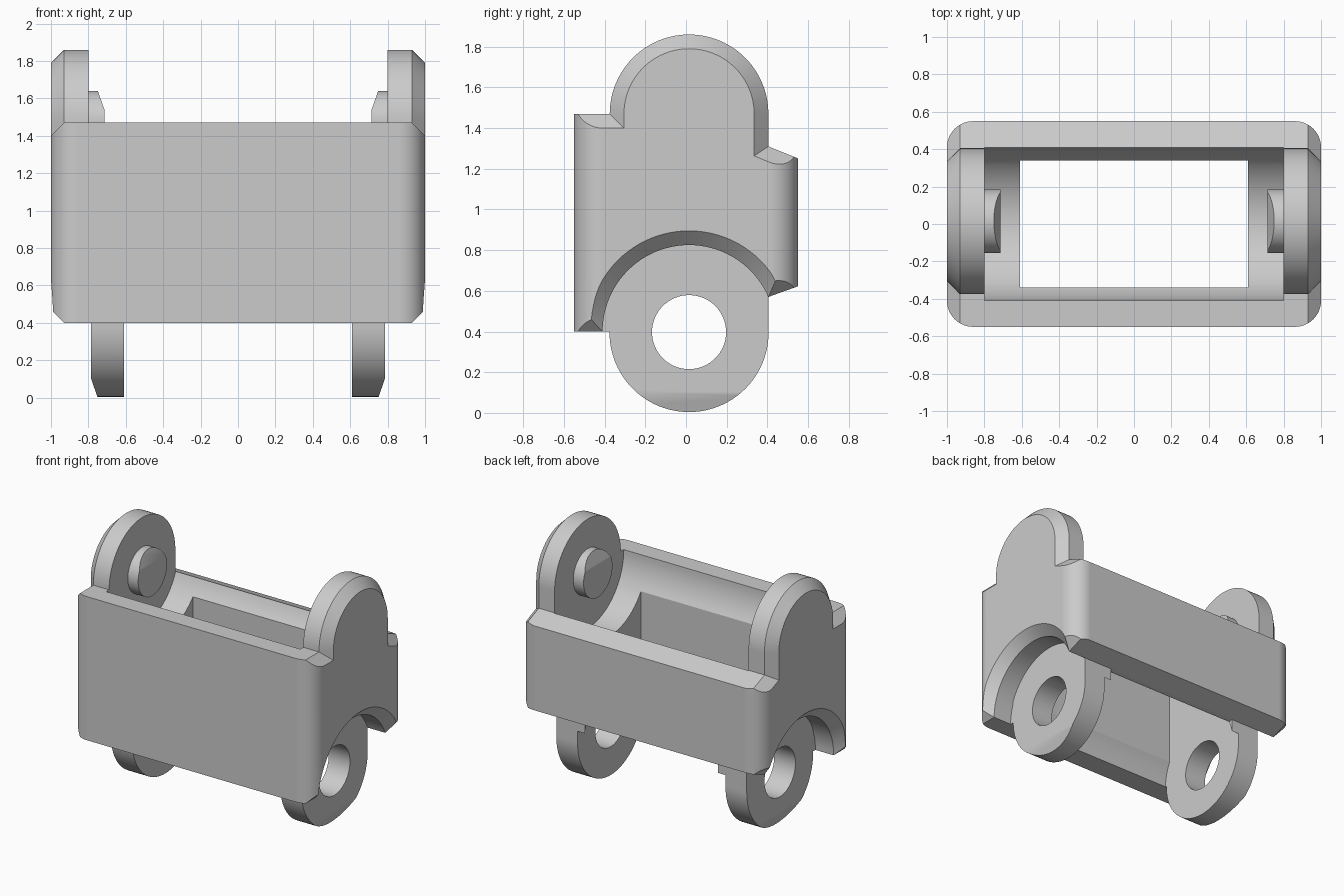
import bpy, bmesh
from math import sin, cos, pi

cube = bpy.data.objects.get("Cube")
if cube:
    bpy.data.objects.remove(cube, do_unlink=True)

grey = bpy.data.materials.new("plain grey")
grey.use_nodes = True
colour = (0.6, 0.6, 0.6, 1)
grey.diffuse_color = colour
grey.node_tree.nodes["Principled BSDF"].inputs["Base Color"].default_value = colour

PIVOT_Y, TOP_Z, LOW_Z = 0.015, 1.47, 0.395   # hinge axes


def arc(cy, cz, r, start, end, n):
    return [(cy + r * cos(start + (end - start) * i / n),
             cz + r * sin(start + (end - start) * i / n)) for i in range(n + 1)]


def circle(cz, r, n=96):
    return arc(PIVOT_Y, cz, r, 0, 2 * pi, n)[:-1]


def rect(a0, a1, b0, b1):
    return [(a0, b0), (a1, b0), (a1, b1), (a0, b1)]


def loft(name, rings, axis="x", side=1):
    """Solid through matching rings, each given as (position, outline)."""
    bm = bmesh.new()
    loops = []
    for t, pts in rings:
        loops.append([bm.verts.new((side * t, u, v) if axis == "x" else (u, v, t))
                      for u, v in pts])
    n = len(loops[0])
    for a, b in zip(loops, loops[1:]):
        for i in range(n):
            j = (i + 1) % n
            bm.faces.new((a[i], a[j], b[j], b[i]))
    bm.faces.new(loops[0])
    bm.faces.new(loops[-1])
    bmesh.ops.remove_doubles(bm, verts=bm.verts, dist=1e-5)
    bmesh.ops.recalc_face_normals(bm, faces=bm.faces)
    mesh = bpy.data.meshes.new(name)
    bm.to_mesh(mesh)
    bm.free()
    mesh.materials.append(grey)
    obj = bpy.data.objects.new(name, mesh)
    bpy.context.collection.objects.link(obj)
    return obj


def activate(obj):
    bpy.ops.object.select_all(action="DESELECT")
    obj.select_set(True)
    bpy.context.view_layer.objects.active = obj


def combine(target, tool, operation="DIFFERENCE"):
    """Apply a boolean and discard the tool object."""
    mod = target.modifiers.new("Boolean", "BOOLEAN")
    mod.operation, mod.solver, mod.object = operation, "EXACT", tool
    activate(target)
    bpy.ops.object.modifier_apply(modifier=mod.name)
    bpy.data.objects.remove(tool, do_unlink=True)


def side_profile(d):
    """Side outline with upper tab, inset by d for the end chamfer."""
    tab = arc(PIVOT_Y, TOP_Z, 0.39 - d, pi, 0, 48)
    return ([(-0.7, TOP_Z - d), (-0.375 + d, TOP_Z - d)] + tab +
            [(0.405 - d, 1.31 - 0.67 * d), (0.7, 1.19 - 1.08 * d),
             (0.7, 0.676 + 1.06 * d), (0.405, 0.57 + d),
             (-0.38, 0.4 + d), (-0.7, 0.4 + d)])


# Body: chamfered side outline trimmed by a rounded rectangle in plan
body = loft("link_body", [(-1.03, side_profile(0.1)), (-0.93, side_profile(0)),
                          (0.93, side_profile(0)), (1.03, side_profile(0.1))])
R, HX, HY = 0.14, 1.0, 0.55
plan = []
for k, (sx, sy) in enumerate([(1, 1), (-1, 1), (-1, -1), (1, -1)]):
    plan += arc(sx * (HX - R), sy * (HY - R), R, k * pi / 2, (k + 1) * pi / 2, 12)
combine(body, loft("plan_trim", [(-0.5, plan), (2.5, plan)], "z"), "INTERSECT")

# Upper cradle between the tabs
cradle = circle(TOP_Z, 0.425)
combine(body, loft("cradle_cut", [(-0.8, cradle), (0.8, cradle)]))

# Lower end recesses, flared outward, with the hinge lugs inside them
for s in (1, -1):
    combine(body, loft("recess_cut", [(0.78, circle(0.4, 0.425)),
                                      (0.93, circle(0.4, 0.425)),
                                      (1.05, circle(0.4, 0.545))], side=s))
for s in (1, -1):
    outline = arc(PIVOT_Y, LOW_Z, 0.391, pi, 2 * pi, 48) + [(0.406, 0.86), (-0.376, 0.86)]
    lug = loft("hinge_lug", [(0.55, outline), (0.785, outline)], side=s)
    combine(lug, loft("lug_bevel_cut", [(0.745, rect(-0.6, 0.6, -0.2, -0.015)),
                                        (0.80, rect(-0.6, 0.6, -0.2, 0.143))], side=s))
    combine(body, lug, "UNION")

# Central opening, clearance between the lugs, and the lug bore
opening = rect(-0.61, 0.61, -0.34, 0.34)
combine(body, loft("opening_cut", [(-0.3, opening), (2.2, opening)], "z"))
clearance = circle(LOW_Z, 0.4)
combine(body, loft("clearance_cut", [(-0.61, clearance), (0.61, clearance)]))
bore = circle(0.397, 0.182, 64)
combine(body, loft("bore_cut", [(-0.9, bore), (0.9, bore)]))

# Hinge pins with a sloped lead-in on top
for s in (1, -1):
    disc = circle(TOP_Z, 0.17, 64)
    pin = loft("hinge_pin", [(0.715, disc), (0.86, disc)], side=s)
    combine(pin, loft("pin_ramp_cut", [(0.70, rect(-0.4, 0.4, 1.5, 1.9)),
                                       (0.76, rect(-0.4, 0.4, 1.67, 1.9))], side=s))
    combine(body, pin, "UNION")

# Smooth curved surfaces, keep edges crisp
activate(body)
bpy.ops.object.shade_smooth_by_angle(angle=pi / 9)
weighted = body.modifiers.new("Weighted Normal", "WEIGHTED_NORMAL")
weighted.keep_sharp = True
